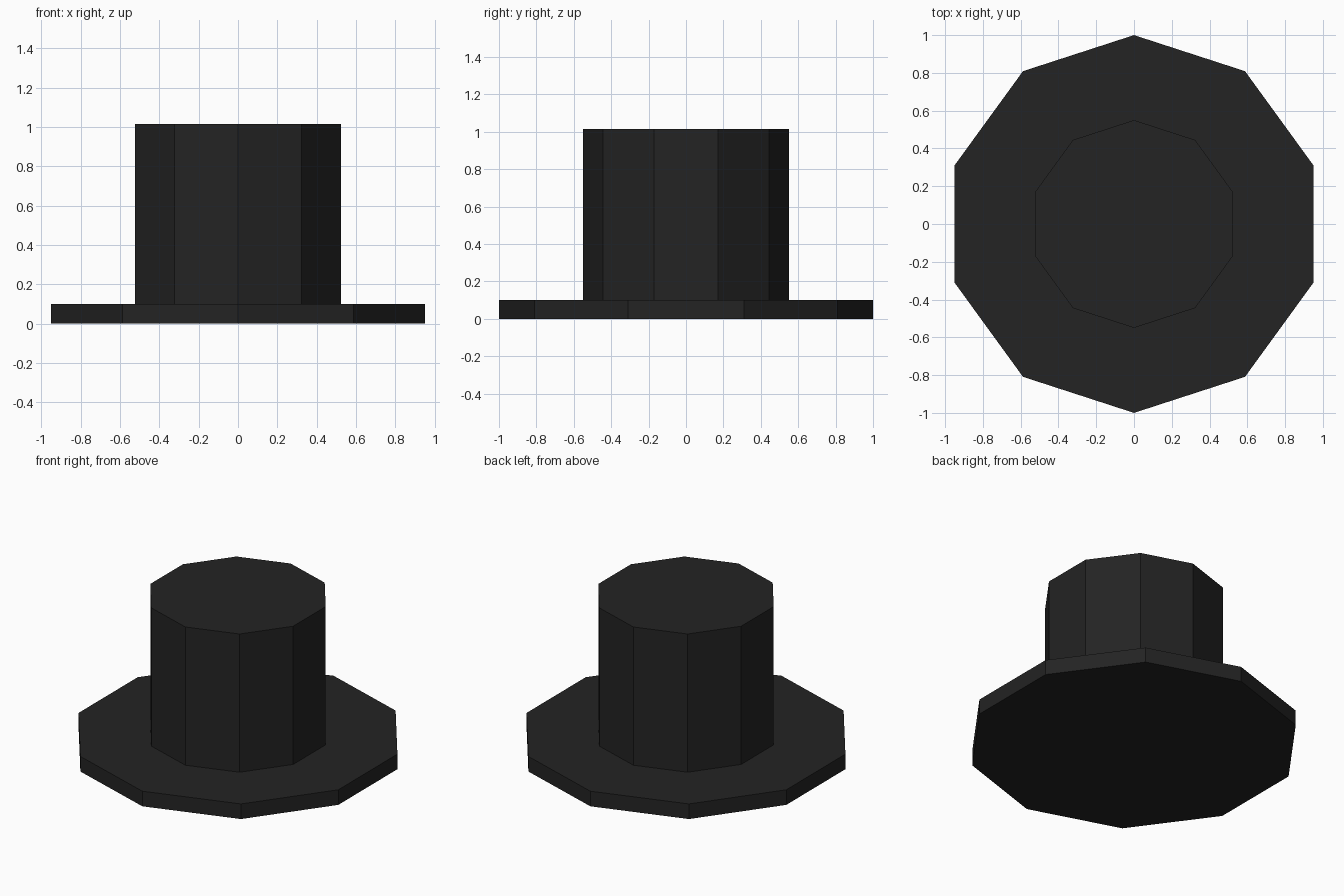
import bpy
import bmesh
from math import sin, cos, tau

SIDES = 10

cube = bpy.data.objects.get("Cube")
if cube:
    bpy.data.objects.remove(cube, do_unlink=True)

# Black felt
felt = bpy.data.materials.new("black_felt")
felt.use_nodes = True
colour = (0.017, 0.017, 0.017, 1)
felt.diffuse_color = colour
felt.node_tree.nodes["Principled BSDF"].inputs["Base Color"].default_value = colour


def prism(name, radius, bottom, top):
    """Flat-sided prism with one corner pointing to the back."""
    bm = bmesh.new()
    ring = [bm.verts.new((radius * sin(tau * i / SIDES), radius * cos(tau * i / SIDES), bottom))
            for i in range(SIDES)]
    base = bm.faces.new(ring)
    raised = bmesh.ops.extrude_face_region(bm, geom=[base], use_keep_orig=True)["geom"]
    for v in raised:
        if isinstance(v, bmesh.types.BMVert):
            v.co.z = top
    bmesh.ops.recalc_face_normals(bm, faces=bm.faces)
    mesh = bpy.data.meshes.new(name)
    bm.to_mesh(mesh)
    bm.free()
    mesh.materials.append(felt)
    obj = bpy.data.objects.new(name, mesh)
    bpy.context.collection.objects.link(obj)
    return obj


# Wide flat brim and tall crown
prism("brim", 1.0, 0.0, 0.1)
prism("crown", 0.55, 0.09, 1.015)
